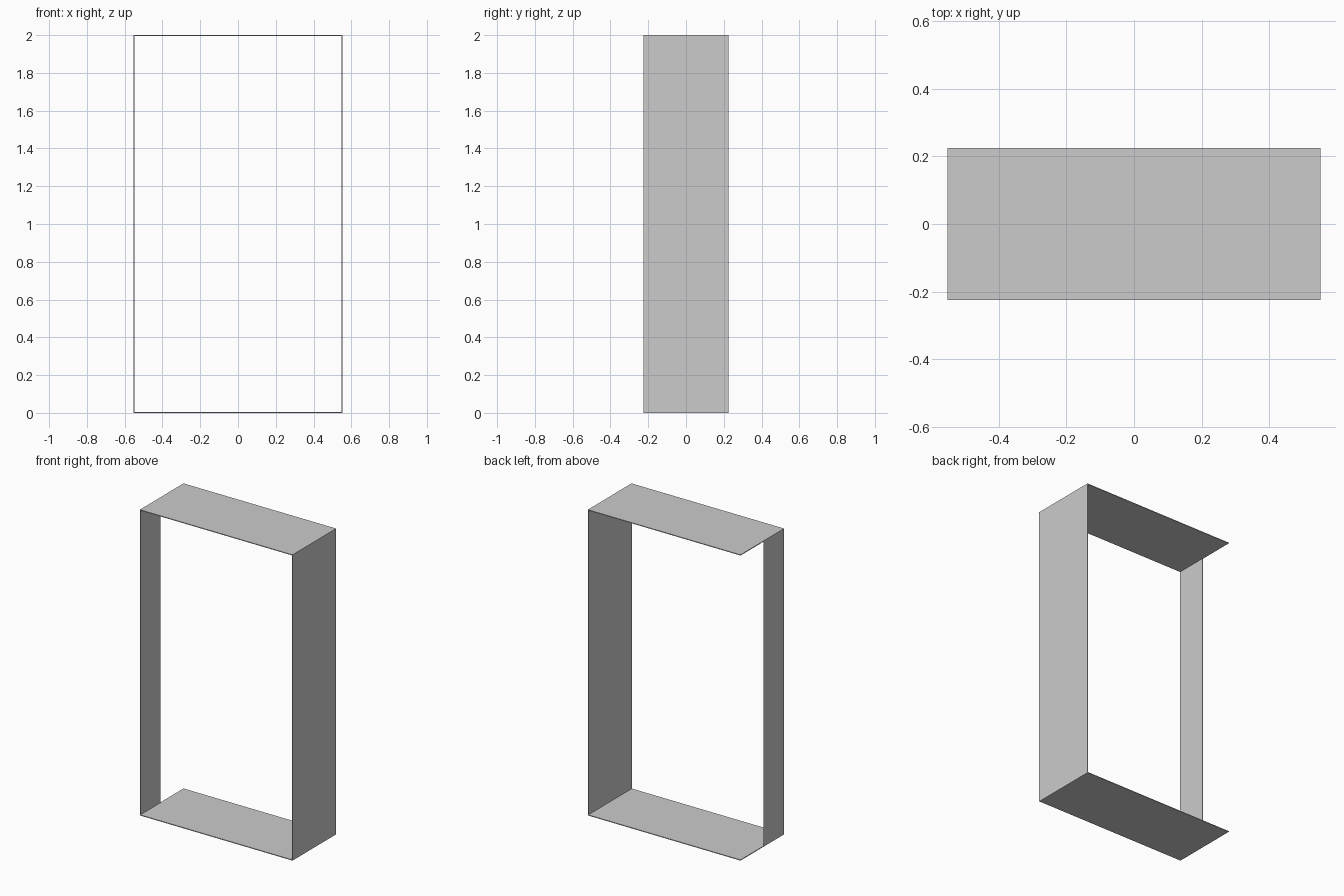
import bpy

if "Cube" in bpy.data.objects:
    bpy.data.objects.remove(bpy.data.objects["Cube"])

W, D, H = 1.104, 0.45, 2.0      # overall size
T_SLAB, T_SIDE = 0.005, 0.003   # sheet thicknesses


def panel(name, lo, hi):
    """Axis-aligned sheet between two corners."""
    bpy.ops.mesh.primitive_cube_add(size=1, location=[(a + b) / 2 for a, b in zip(lo, hi)])
    ob = bpy.context.object
    ob.name = name
    ob.scale = [b - a for a, b in zip(lo, hi)]
    bpy.ops.object.transform_apply(location=False, rotation=False, scale=True)
    return ob


x, y = W / 2, D / 2

# Top and bottom sheets
for name, z in (("bottom_panel", 0), ("top_panel", H - T_SLAB)):
    panel(name, (-x, -y, z), (x, y, z + T_SLAB))

# Full-depth right side, half-depth left side at the front
panel("right_panel", (x - T_SIDE, -y, T_SLAB), (x, y, H - T_SLAB))
panel("left_half_panel", (-x, -y, T_SLAB), (-x + T_SIDE, -y + 0.21, H - T_SLAB))
